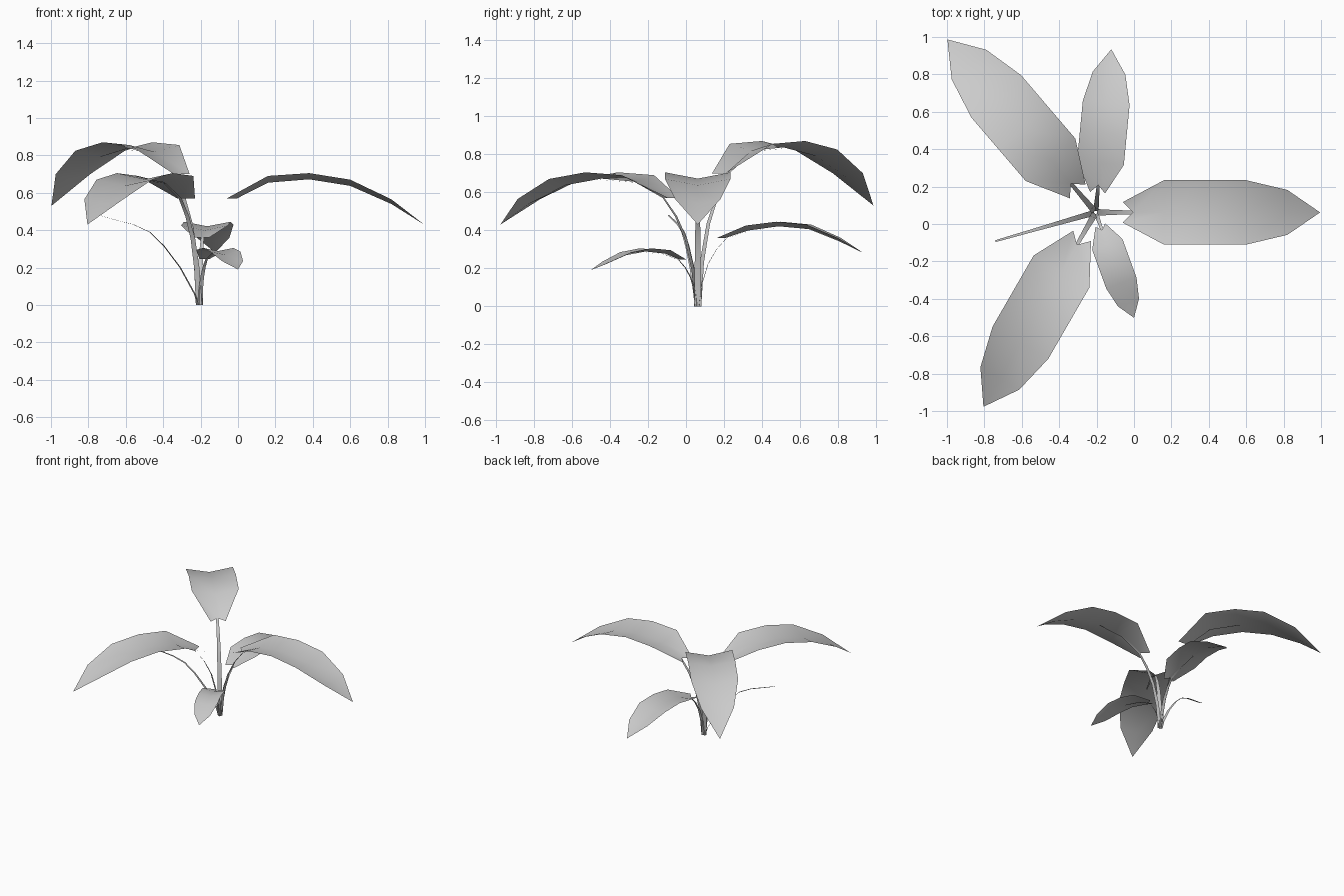
import bpy
from math import cos, sin, radians

if "Cube" in bpy.data.objects:
    bpy.data.objects.remove(bpy.data.objects["Cube"])

ORIGIN = (-0.205, 0.062)
# leaf outline: distance from plant centre and half width at each station
DIST = [0.145, 0.365, 0.585, 0.805, 1.025, 1.2]
HALF = [0.055, 0.172, 0.172, 0.172, 0.12, 0]
FOLD = [0, 0.036, 0.033, 0.033, 0.025, 0]
NOTCH = 0.2


def place(angle, s, side, z):
    """Point at distance s along a direction, shifted sideways."""
    a = radians(angle)
    return (ORIGIN[0] + s * cos(a) - side * sin(a),
            ORIGIN[1] + s * sin(a) + side * cos(a), z)


def make(name, verts, faces):
    me = bpy.data.meshes.new(name)
    me.from_pydata(verts, [], faces)
    me.polygons.foreach_set("use_smooth", [True] * len(me.polygons))
    ob = bpy.data.objects.new(name, me)
    bpy.context.collection.objects.link(ob)


def leaf(name, angle, k, heights):
    """Folded blade, three points across, ending in a single tip."""
    verts, faces = [], []
    for i in range(5):
        s, w, z = DIST[i] * k, HALF[i] * k, heights[i]
        mid = NOTCH * k if i == 0 else s
        verts += [place(angle, s, -w, z),
                  place(angle, mid, 0, z - FOLD[i] * k),
                  place(angle, s, w, z)]
    verts.append(place(angle, DIST[5] * k, 0, heights[5]))
    for i in range(4):
        for j in (0, 1):
            a = 3 * i + j
            faces.append((a, a + 3, a + 4, a + 1))
    faces += [(12, 15, 13), (13, 15, 14)]
    make(name, verts, faces)


def stem(name, angle, path, width):
    """Flat tapering ribbon along a (distance, height) path."""
    n = len(path)
    verts, faces = [], []
    for i, (s, z) in enumerate(path):
        w = width * (1 - 0.75 * i / (n - 1))
        verts += [place(angle, s + 0.008, -w, z), place(angle, s + 0.008, w, z)]
    for i in range(n - 1):
        a = 2 * i
        faces.append((a, a + 2, a + 3, a + 1))
    make(name, verts, faces)


# leaves: name, direction, scale, edge heights from base to tip
LEAVES = [
    ("right", 0, 1.0, [0.57, 0.69, 0.705, 0.67, 0.565, 0.43]),
    ("back_left", 130.6, 1.015, [0.70, 0.855, 0.87, 0.825, 0.70, 0.53]),
    ("front_left", 240, 1.0, [0.57, 0.69, 0.705, 0.67, 0.565, 0.43]),
    ("back", 84.5, 0.73, [0.36, 0.425, 0.445, 0.43, 0.36, 0.28]),
    ("front_right", -70, 0.5, [0.245, 0.295, 0.305, 0.285, 0.235, 0.19]),
]
for name, ang, k, hs in LEAVES:
    leaf("leaf_" + name, ang, k, hs)
    sn, zn = NOTCH * k, hs[0]
    # stem rises to the notch and runs on under the midrib
    path = [(f * sn, g * zn) for f, g in
            ((0, 0), (0.1, 0.33), (0.32, 0.62), (0.62, 0.83), (1, 1))]
    path += [(DIST[1] * k, hs[1] - FOLD[1] * k - 0.003),
             (DIST[2] * k, hs[2] - FOLD[2] * k - 0.006)]
    stem("stem_" + name, ang, path, 0.019 * (0.45 + 0.55 * k))

# bare stalk with no leaf
stem("bare_stem", 196, [(0, 0), (0.02, 0.06), (0.1, 0.2), (0.19, 0.315), (0.27, 0.39),
                        (0.36, 0.43), (0.5, 0.465), (0.55, 0.48)], 0.017)
